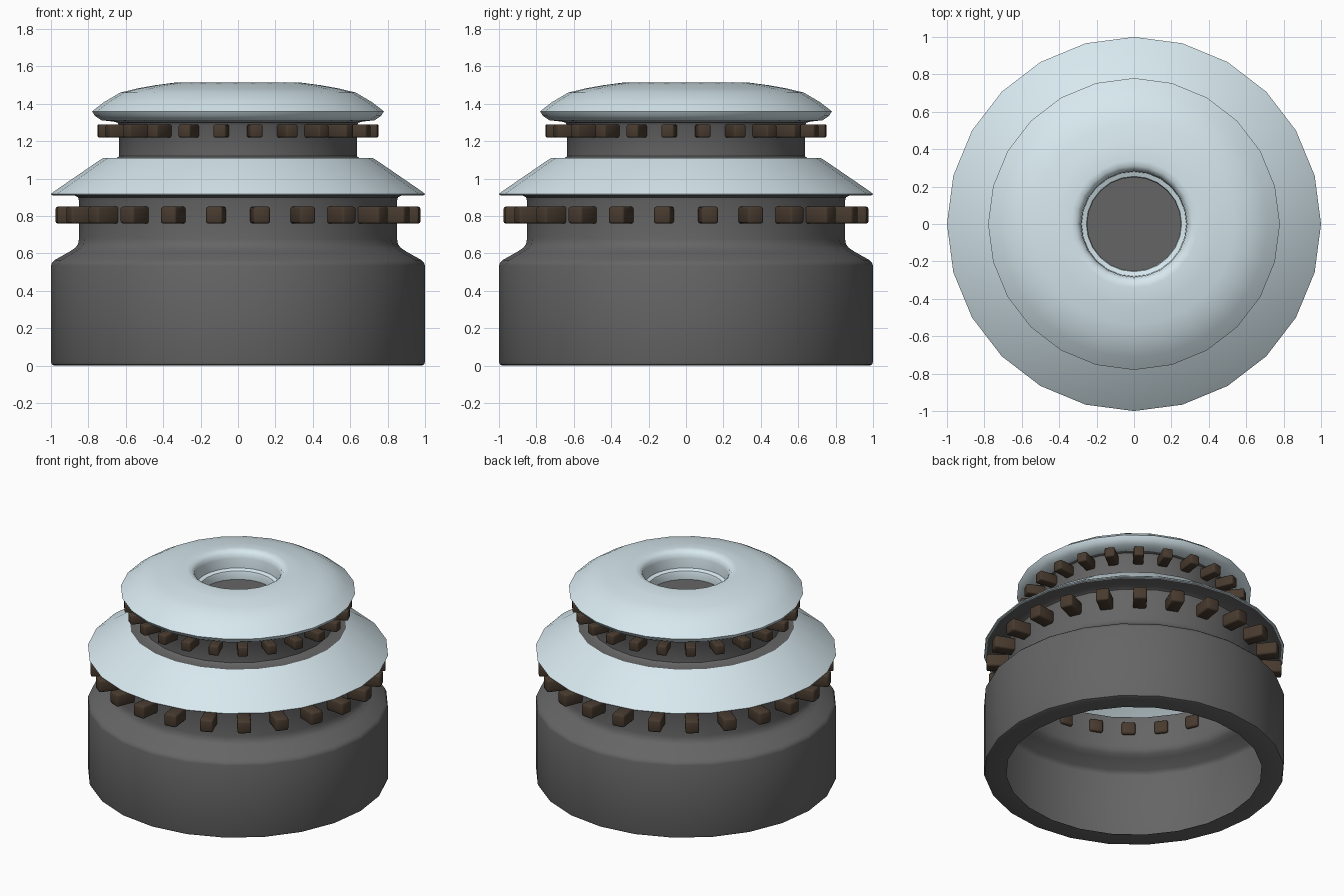
import bpy, bmesh, math
from mathutils import Matrix

if "Cube" in bpy.data.objects:
    bpy.data.objects.remove(bpy.data.objects["Cube"])

SEG = 24


def material(name, rgb):
    m = bpy.data.materials.new(name)
    m.diffuse_color = (*rgb, 1)
    m.use_nodes = True
    m.node_tree.nodes["Principled BSDF"].inputs["Base Color"].default_value = m.diffuse_color
    return m


STONE = material("dark_grey", (0.13, 0.13, 0.13))
ROOF = material("pale_blue", (0.68, 0.81, 0.86))
WOOD = material("dark_brown", (0.065, 0.043, 0.028))


def finish(name, bm, mat, angle):
    mesh = bpy.data.meshes.new(name)
    bm.to_mesh(mesh)
    bm.free()
    mesh.materials.append(mat)
    ob = bpy.data.objects.new(name, mesh)
    bpy.context.collection.objects.link(ob)
    bpy.ops.object.select_all(action='DESELECT')
    ob.select_set(True)
    bpy.context.view_layer.objects.active = ob
    bpy.ops.object.shade_smooth_by_angle(angle=math.radians(angle))
    return ob


def lathe(name, profile, mat, cap_end=False, angle=40):
    """Open shell turned around z from (radius, z) points."""
    bm = bmesh.new()
    rings = []
    for r, z in profile:
        rings.append([bm.verts.new((r * math.cos(2 * math.pi * i / SEG),
                                    r * math.sin(2 * math.pi * i / SEG), z))
                      for i in range(SEG)])
    for a, b in zip(rings, rings[1:]):
        for i in range(SEG):
            j = (i + 1) % SEG
            bm.faces.new((a[i], a[j], b[j], b[i]))
    if cap_end:
        bm.faces.new(rings[-1])
    return finish(name, bm, mat, angle)


def beam_ring(name, r_in, r_out, z0, z1, width, bevel):
    """24 radial bevelled beam ends, poking through the wall."""
    bm = bmesh.new()
    size = Matrix.Diagonal((r_out - r_in, width, z1 - z0, 1))
    place = Matrix.Translation(((r_in + r_out) / 2, 0, (z0 + z1) / 2))
    for k in range(SEG):
        turn = Matrix.Rotation(2 * math.pi * (k + 0.5) / SEG, 4, 'Z')
        bmesh.ops.create_cube(bm, size=1, matrix=turn @ place @ size)
    bmesh.ops.bevel(bm, geom=bm.edges[:], offset=bevel, segments=2,
                    affect='EDGES', profile=0.5)
    return finish(name, bm, WOOD, 50)


# Lower wall: bottom flange, drum, shoulder, neck and eave soffit
lathe("lower_wall", [
    (0.85, 0), (0.98, 0), (0.995, 0.006), (1.0, 0.02), (1.0, 0.535),
    (0.995, 0.55), (0.98, 0.565), (0.90, 0.61), (0.87, 0.63),
    (0.855, 0.65), (0.85, 0.68), (0.85, 0.88), (0.855, 0.9),
    (0.875, 0.91), (0.985, 0.91)], STONE)

# Lower roof skirt
lathe("lower_roof", [
    (0.985, 0.91), (0.997, 0.912), (1.0, 0.918), (0.99, 0.927),
    (0.735, 1.102), (0.72, 1.11)], ROOF)

# Upper wall: ledge, drum and soffit
lathe("upper_wall", [
    (0.72, 1.11), (0.65, 1.11), (0.635, 1.12), (0.635, 1.285),
    (0.645, 1.30), (0.665, 1.305)], STONE)

# Upper domed roof with stepped central opening
lathe("upper_roof", [
    (0.665, 1.305), (0.73, 1.312), (0.765, 1.335), (0.78, 1.36),
    (0.715, 1.41), (0.63, 1.46), (0.54, 1.482), (0.445, 1.499),
    (0.34, 1.513), (0.31, 1.508), (0.29, 1.49), (0.283, 1.46),
    (0.28, 1.39), (0.255, 1.38), (0.25, 1.365), (0.25, 1.32)], ROOF)

# Floor of the opening
lathe("opening_floor", [(0.25, 1.32), (0.245, 1.32)], STONE, cap_end=True)

# Beam ends under each roof
beam_ring("lower_beams", 0.82, 0.98, 0.76, 0.85, 0.09, 0.012)
beam_ring("upper_beams", 0.615, 0.755, 1.22, 1.29, 0.068, 0.009)
